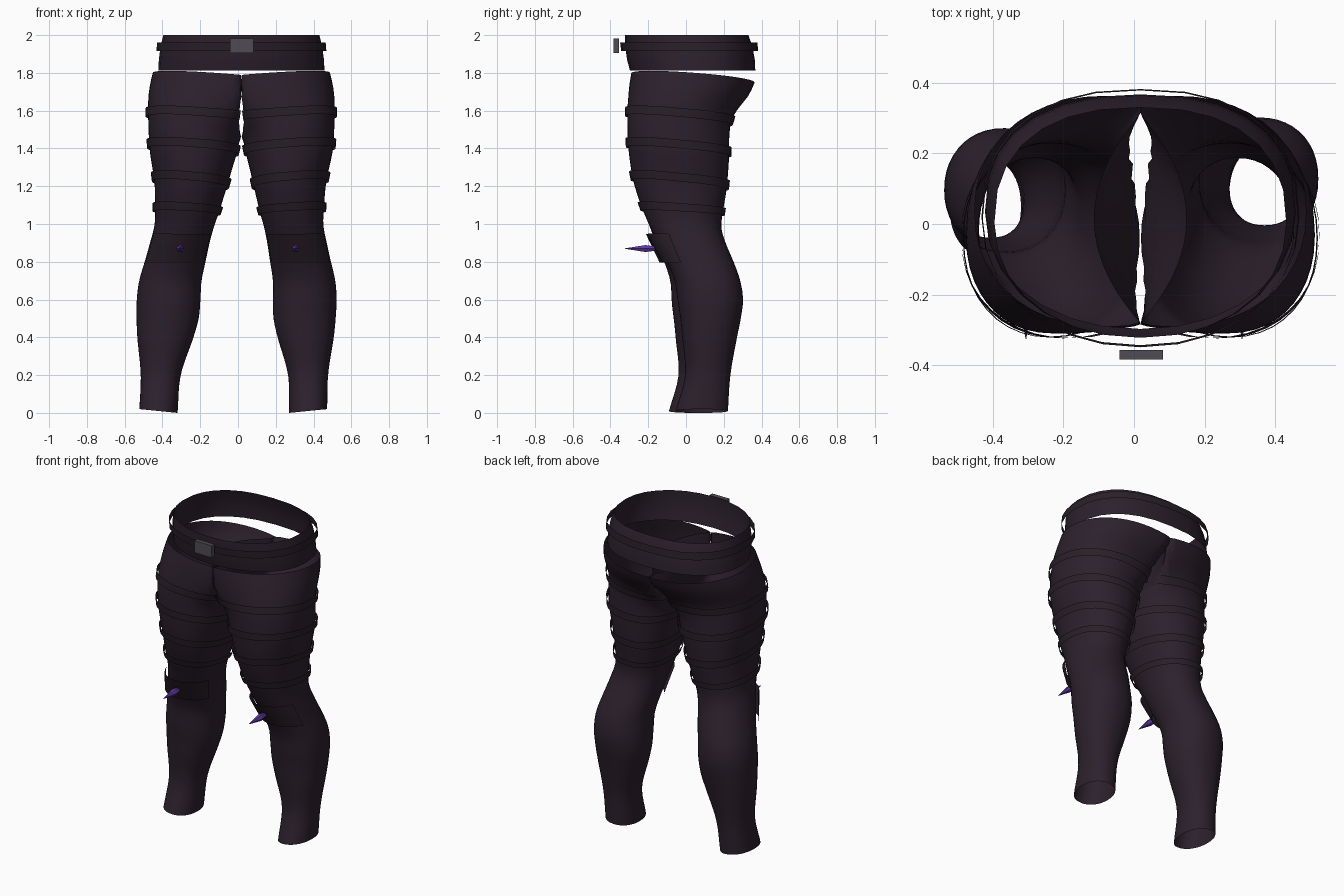
import bpy, bmesh, math
from mathutils import Vector

if "Cube" in bpy.data.objects:
    bpy.data.objects.remove(bpy.data.objects["Cube"])

CENTRE = 0.018   # x of the centre seam


def material(name, rgb):
    m = bpy.data.materials.new(name)
    m.diffuse_color = (*rgb, 1)
    m.use_nodes = True
    m.node_tree.nodes["Principled BSDF"].inputs["Base Color"].default_value = m.diffuse_color
    return m


CLOTH = material("dark plum cloth", (0.0255, 0.0150, 0.0260))
LEATHER = material("dark leather", (0.0225, 0.0140, 0.0215))
METAL = material("grey metal", (0.078, 0.072, 0.088))
PURPLE = material("purple spike", (0.12, 0.042, 0.38))

# right leg: height, inner x, outer x, front y, back y
LEG = [(0.0, .27, .472, -.055, .222), (.2, .265, .477, -.005, .235),
       (.4, .21, .507, -.02, .27), (.5, .188, .517, -.03, .29),
       (.6, .185, .522, -.045, .302), (.7, .185, .515, -.06, .287),
       (.8, .17, .492, -.10, .252), (.9, .155, .470, -.15, .21),
       (1.0, .138, .452, -.195, .187), (1.1, .115, .455, -.235, .195),
       (1.25, .085, .468, -.28, .215), (1.42, .045, .503, -.305, .228),
       (1.54, .01, .510, -.31, .23), (1.63, -.08, .512, -.31, .245),
       (1.7, -.16, .510, -.305, .29), (1.76, -.22, .502, -.30, .335),
       (1.825, -.26, .487, -.29, .363)]


def clamp(v, lo=0.0, hi=1.0):
    return max(lo, min(hi, v))


def section(z):
    """Smoothly interpolated leg section at height z."""
    i = 0
    while i < len(LEG) - 2 and z > LEG[i + 1][0]:
        i += 1
    a, b = LEG[i], LEG[i + 1]
    p, n = LEG[max(i - 1, 0)], LEG[min(i + 2, len(LEG) - 1)]
    h = b[0] - a[0]
    t = clamp((z - a[0]) / h)
    out = []
    for k in range(1, 5):
        m0 = (b[k] - p[k]) / (b[0] - p[0]) * h
        m1 = (n[k] - a[k]) / (n[0] - a[0]) * h
        out.append((2*t**3 - 3*t*t + 1) * a[k] + (t**3 - 2*t*t + t) * m0
                   + (3*t*t - 2*t**3) * b[k] + (t**3 - t*t) * m1)
    return out


def power(v, e):
    return math.copysign(abs(v) ** e, v)


def leg_point(side, z, ang, off_x=0.0, off_y=0.0):
    """Point on the leg surface, pushed out by the offsets; side is 1 or -1."""
    xi, xo, yf, yb = section(z)
    c, s = power(math.cos(ang), .92), power(math.sin(ang), .92)
    x = (xi + xo) / 2 + ((xo - xi) / 2 + off_x) * c
    y = (yf + yb) / 2 + ((yb - yf) / 2 + off_y) * s
    # inner walls meet at the crotch and bow apart above it
    bow = .132 * clamp((z - 1.53) / .28) * max(0, 1 - ((y - .015) / .295) ** 2)
    x = max(x, CENTRE + bow)
    u = clamp((xo - x) / (xo - max(xi, CENTRE)))
    v = clamp((y - yf) / (yb - yf))
    tilt = clamp((z - .9) / .35)
    zz = z - tilt * (.035 * u + .048 * v) + .02 * (1 - u) * clamp(1 - z / .2)
    if side < 0:   # the left leg stands slightly forward and outward
        x = -x + min(.036, -.05 + .06 * z)
        y -= .035 * clamp((1.0 - z) / .45)
    return Vector((x, y, zz))


def grid(bm, rows, closed):
    vs = [[bm.verts.new(p) for p in r] for r in rows]
    n = len(vs[0])
    for a, b in zip(vs, vs[1:]):
        for j in range(n if closed else n - 1):
            k = (j + 1) % n
            bm.faces.new((a[j], a[k], b[k], b[j]))


def finish(bm, name, mat, smooth=True):
    bmesh.ops.recalc_face_normals(bm, faces=bm.faces)
    me = bpy.data.meshes.new(name)
    bm.to_mesh(me)
    bm.free()
    ob = bpy.data.objects.new(name, me)
    bpy.context.collection.objects.link(ob)
    me.materials.append(mat)
    if smooth:
        me.shade_smooth()
    return ob


def angles(n):
    return [2 * math.pi * i / n for i in range(n)]


for side, label in ((1, "right"), (-1, "left")):
    # lofted trouser leg, open at both ends
    bm = bmesh.new()
    zs = [1.825 * i / 48 for i in range(49)]
    grid(bm, [[leg_point(side, z, a) for a in angles(44)] for z in zs], True)
    finish(bm, f"{label}_trouser_leg", CLOTH)

    # thigh straps
    for i, z in enumerate((1.615, 1.448, 1.272, 1.102)):
        bm = bmesh.new()
        grid(bm, [[leg_point(side, z + d, a, .013, .013) for a in angles(40)]
                  for d in (-.023, .023)], True)
        finish(bm, f"{label}_thigh_strap_{i + 1}", LEATHER)

    # curved knee pad
    bm = bmesh.new()
    rows = []
    for i in range(5):
        t = i / 4
        half = math.radians(61 + 4 * t)
        rows.append([leg_point(side, .797 + .153 * t, -math.pi / 2 + half * (j / 8 - 1),
                               .014 - .006 * t, .026 + .009 * t) for j in range(17)])
    grid(bm, rows, False)
    finish(bm, f"{label}_knee_pad", LEATHER)

    # knee spike
    bm = bmesh.new()
    grid(bm, [[(side * .306 + r * math.cos(a), y, .870 + r * math.sin(a))
               for a in angles(6)]
              for y, r in ((-.165, .014), (-.215, .021), (-.326, .0008))], True)
    bmesh.ops.holes_fill(bm, edges=bm.edges)
    finish(bm, f"{label}_knee_spike", PURPLE, False)


# waistband and belt: rings of (z, half width, front y, back y), squarer at the back
def waist_ring(name, mat, profile):
    bm = bmesh.new()
    rows = []
    for z, w, f, b in profile:
        row = []
        for a in angles(28):
            e = .84 if math.sin(a) > 0 else .95
            row.append((CENTRE + w * power(math.cos(a), e),
                        (f + b) / 2 + (b - f) / 2 * power(math.sin(a), e), z))
        rows.append(row)
    grid(bm, rows, True)
    return finish(bm, name, mat)


waist_ring("waistband", CLOTH, [(1.812, .440, -.297, .367), (1.87, .437, -.312, .364),
                                (1.94, .428, -.322, .352), (2.0, .413, -.322, .330)])
waist_ring("belt", LEATHER, [(1.915, .450, -.343, .382), (1.962, .446, -.349, .378)])

# belt buckle
bm = bmesh.new()
bmesh.ops.create_cube(bm, size=1)
for v in bm.verts:
    v.co = Vector((CENTRE + .002 + v.co.x * .123, -.37 + v.co.y * .028, 1.943 + v.co.z * .077))
finish(bm, "belt_buckle", METAL, False)
